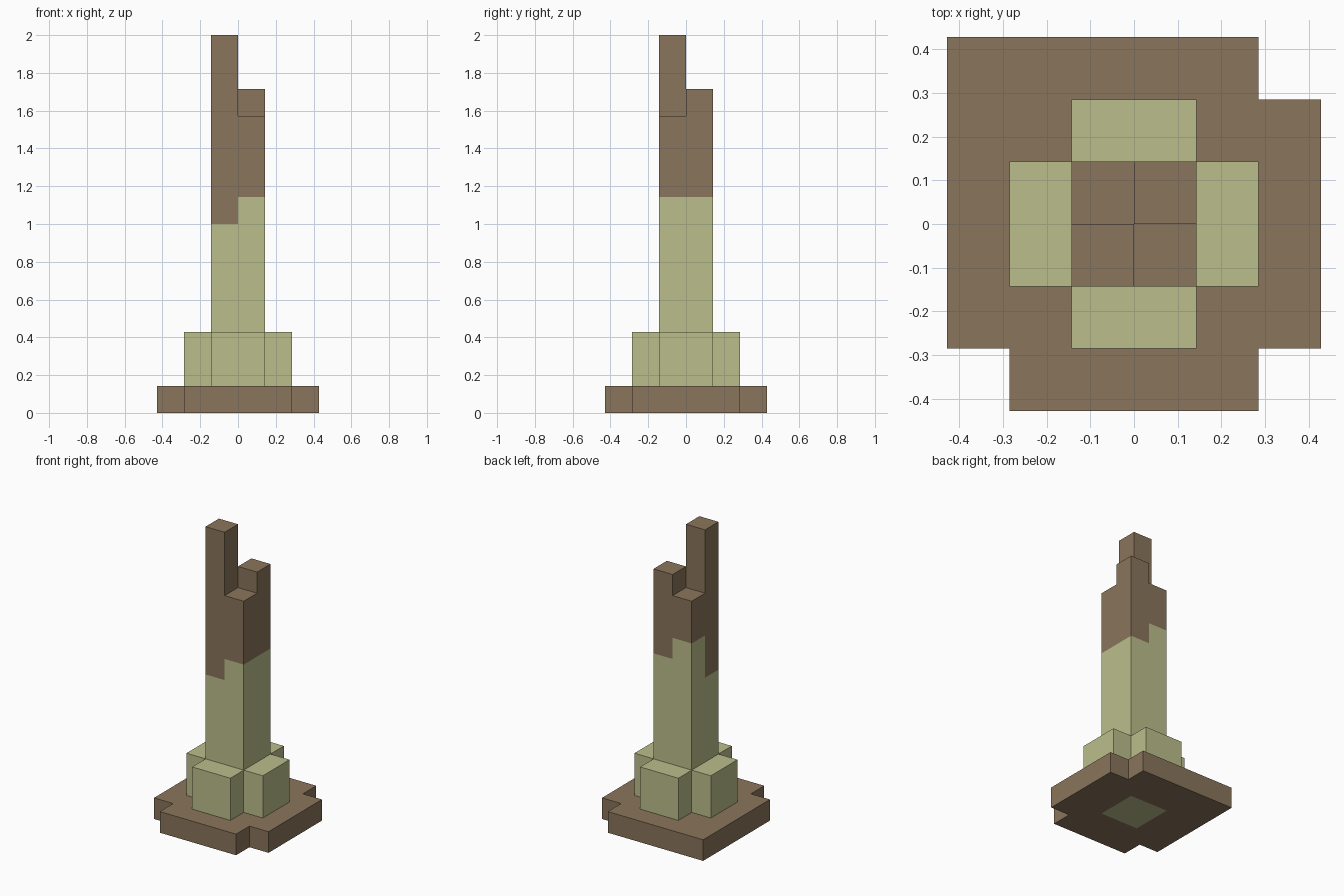
import bpy
import bmesh
from mathutils import Vector

UNIT = 1 / 7  # edge of one building block

cube = bpy.data.objects.get("Cube")
if cube:
    bpy.data.objects.remove(cube)


def make_material(name, rgb):
    mat = bpy.data.materials.new(name)
    mat.use_nodes = True
    color = (*rgb, 1)
    mat.diffuse_color = color
    mat.node_tree.nodes["Principled BSDF"].inputs["Base Color"].default_value = color
    return mat


BROWN, GREEN = 0, 1
materials = [
    make_material("weathered_brown", (0.254, 0.178, 0.105)),
    make_material("pale_moss_green", (0.497, 0.515, 0.258)),
]


def block(xs, ys, zs):
    """Set of grid cells in a box, each range given as (start, end)."""
    return {(x, y, z) for x in range(*xs) for y in range(*ys) for z in range(*zs)}


# Tower: four columns, each with its own height and green-to-brown level
columns = {(-1, -1): (14, 7), (0, -1): (11, 8), (-1, 0): (11, 9), (0, 0): (12, 8)}
tower = {(x, y, z) for (x, y), (top, _) in columns.items() for z in range(top)}

# Foot: cross of four buttresses around the tower
foot = (block((-2, 2), (-1, 1), (1, 3)) | block((-1, 1), (-2, 2), (1, 3))) - tower

# Base: square slab with three corners notched out
base = block((-3, 3), (-3, 3), (0, 1)) - tower - {(2, 2, 0), (2, -3, 0), (-3, -3, 0)}

solid = tower | foot | base


def tower_color(cell):
    return GREEN if cell[2] < columns[cell[:2]][1] else BROWN


def build_part(name, cells, color_of):
    """Skin the outer sides of the cells, leaving no faces inside the model."""
    bm = bmesh.new()
    for cell in sorted(cells):
        for axis in range(3):
            for sign in (-1, 1):
                step = [0, 0, 0]
                step[axis] = sign
                if tuple(c + s for c, s in zip(cell, step)) in solid:
                    continue
                normal, u = Vector(step), Vector((0, 0, 0))
                u[(axis + 1) % 3] = 1
                v = normal.cross(u)
                center = Vector(cell) + Vector((0.5, 0.5, 0.5)) + normal / 2
                corners = (-u - v, u - v, u + v, v - u)
                face = bm.faces.new(
                    [bm.verts.new((center + c / 2) * UNIT) for c in corners])
                face.material_index = color_of(cell)
    bmesh.ops.remove_doubles(bm, verts=bm.verts[:], dist=UNIT / 100)
    # Merge flat neighbours, keeping the colour borders
    bmesh.ops.dissolve_limit(bm, angle_limit=0.01, verts=bm.verts[:],
                             edges=bm.edges[:], delimit={'MATERIAL'})
    mesh = bpy.data.meshes.new(name)
    bm.to_mesh(mesh)
    bm.free()
    for mat in materials:
        mesh.materials.append(mat)
    bpy.context.collection.objects.link(bpy.data.objects.new(name, mesh))


build_part("base_slab", base, lambda cell: BROWN)
build_part("foot_buttresses", foot, lambda cell: GREEN)
build_part("tower", tower, tower_color)
